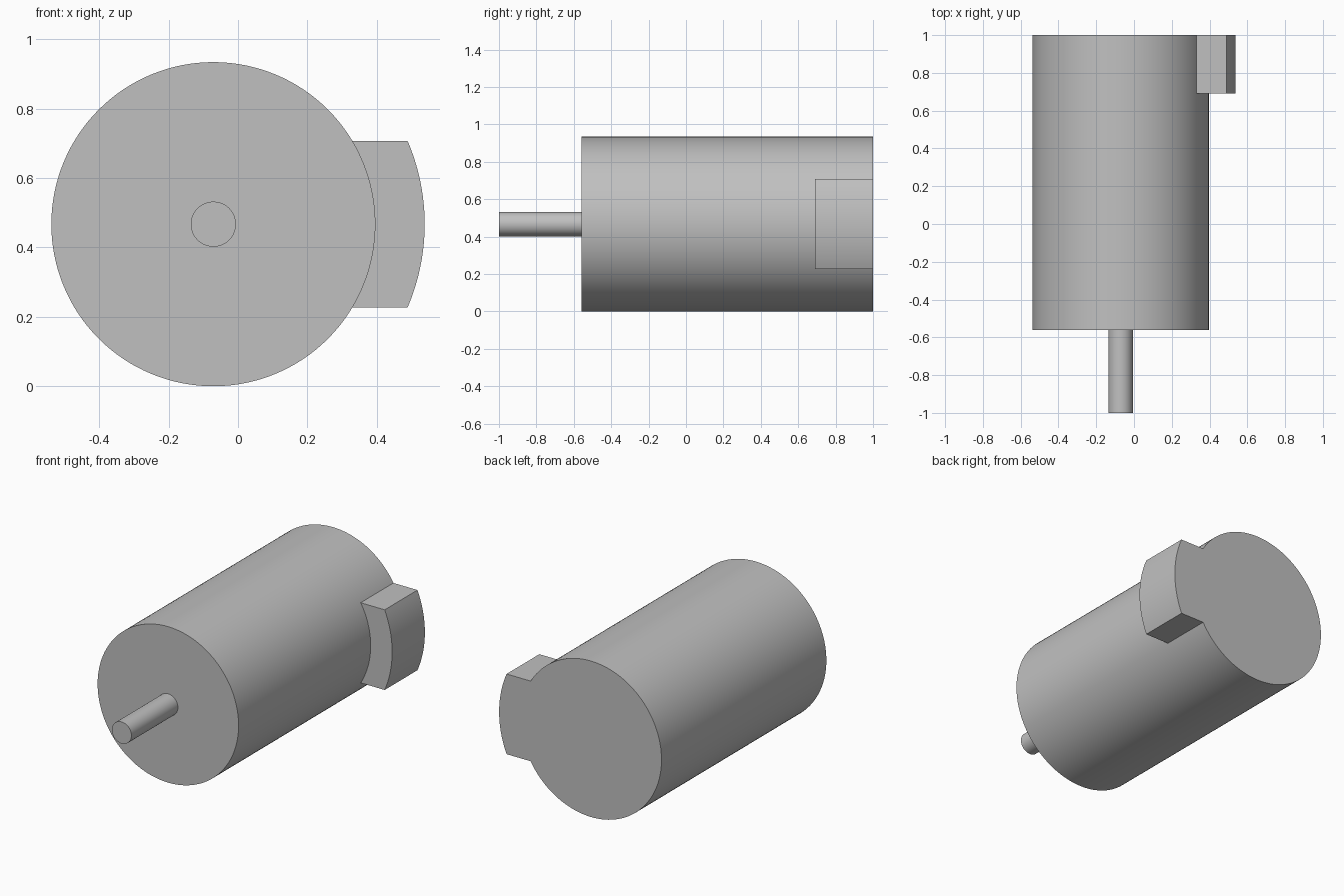
import bpy
import bmesh
import math

if "Cube" in bpy.data.objects:
    bpy.data.objects.remove(bpy.data.objects["Cube"], do_unlink=True)

AXIS_X, AXIS_Z = -0.071, 0.467
BODY_R, TAB_R, SHAFT_R = 0.467, 0.609, 0.065
TAB_HALF = 0.24

grey = bpy.data.materials.new("plain grey")
grey.use_nodes = True
colour = (0.53, 0.53, 0.53, 1)
grey.diffuse_color = colour
grey.node_tree.nodes["Principled BSDF"].inputs["Base Color"].default_value = colour


def arc(radius, start, end, steps):
    """Points on an arc around the motor axis, both ends included."""
    angles = [start + (end - start) * i / steps for i in range(steps + 1)]
    return [(AXIS_X + radius * math.cos(a), AXIS_Z + radius * math.sin(a)) for a in angles]


def extrude_profile(name, points, y0, y1):
    """Extrude an outline in x and z from y0 to y1."""
    bm = bmesh.new()
    face = bm.faces.new([bm.verts.new((x, y0, z)) for x, z in points])
    ext = bmesh.ops.extrude_face_region(bm, geom=[face], use_keep_orig=True)
    moved = [v for v in ext["geom"] if isinstance(v, bmesh.types.BMVert)]
    bmesh.ops.translate(bm, verts=moved, vec=(0, y1 - y0, 0))
    bmesh.ops.recalc_face_normals(bm, faces=bm.faces)
    mesh = bpy.data.meshes.new(name)
    bm.to_mesh(mesh)
    bm.free()
    mesh.materials.append(grey)
    obj = bpy.data.objects.new(name, mesh)
    bpy.context.collection.objects.link(obj)
    bpy.ops.object.select_all(action="DESELECT")
    obj.select_set(True)
    bpy.context.view_layer.objects.active = obj
    bpy.ops.object.shade_smooth_by_angle(angle=math.radians(30))
    return obj


# Motor body and drive shaft
extrude_profile("motor_body", arc(BODY_R, 0, math.tau, 128)[:-1], -0.56, 1)
extrude_profile("drive_shaft", arc(SHAFT_R, 0, math.tau, 64)[:-1], -1, -0.56)

# Curved terminal block on the left side at the rear, seated on the body
inner_r = BODY_R - 0.002
outer = math.asin(TAB_HALF / TAB_R)
inner = math.asin(TAB_HALF / inner_r)
outline = arc(TAB_R, -outer, outer, 24) + arc(inner_r, inner, -inner, 24)
extrude_profile("terminal_block", outline, 0.69, 1)
